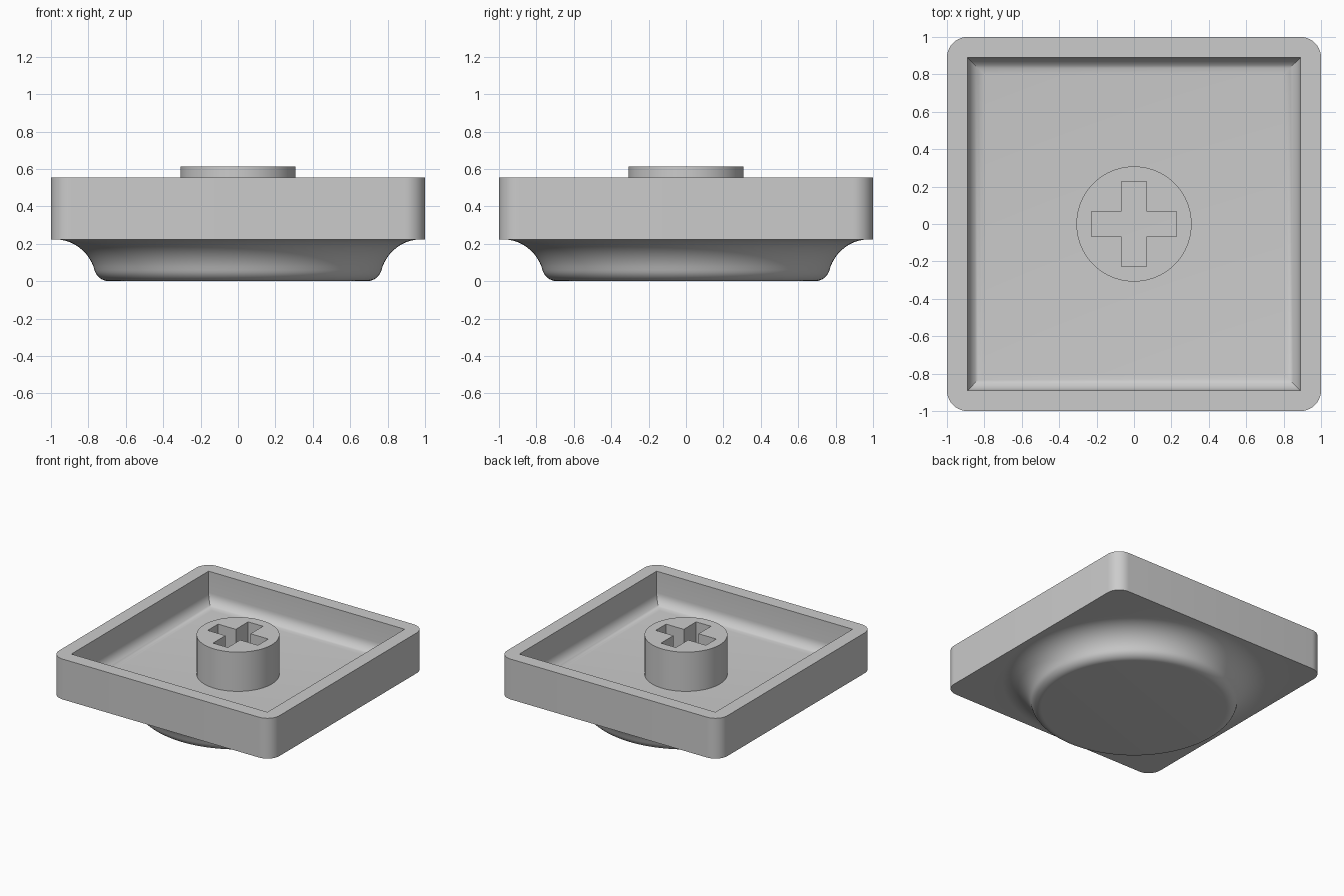
import bpy, bmesh
from math import sin, cos, pi, radians

if "Cube" in bpy.data.objects:
    bpy.data.objects.remove(bpy.data.objects["Cube"])

GREY = (0.6, 0.6, 0.6, 1)
grey = bpy.data.materials.new("plain grey")
grey.use_nodes = True
grey.diffuse_color = GREY
grey.node_tree.nodes["Principled BSDF"].inputs["Base Color"].default_value = GREY

TOP, FLOOR, STEM_TOP = 0.555, 0.29, 0.612


def arc(cx, cy, r, start, end, n):
    """Points on an arc, angles in degrees."""
    angles = [radians(start + (end - start) * i / n) for i in range(n + 1)]
    return [(cx + r * cos(a), cy + r * sin(a)) for a in angles]


def circle(r, n=128):
    return arc(0, 0, r, 0, 360, n)[:-1]


def rounded_square(half, r, n=10):
    points = []
    for q in range(4):
        sx, sy = ((1, 1), (-1, 1), (-1, -1), (1, -1))[q]
        points += arc(sx * (half - r), sy * (half - r), r, q * 90, q * 90 + 90, n)
    return points


def square(half):
    return [(half, half), (-half, half), (-half, -half), (half, -half)]


def add_loop(bm, points, z):
    verts = [bm.verts.new((x, y, z)) for x, y in points]
    for i, v in enumerate(verts):
        bm.edges.new((verts[i - 1], v))
    return verts


def wall(bm, a, b):
    for i in range(len(a)):
        bm.faces.new((a[i - 1], a[i], b[i], b[i - 1]))


def flat_ring(bm, outer, inner):
    """Fill the flat area between two loops."""
    edges = [bm.edges.get((loop[i - 1], loop[i])) for loop in (outer, inner) for i in range(len(loop))]
    bmesh.ops.triangle_fill(bm, edges=edges, use_beauty=True, normal=(0, 0, 1))


def finish(bm, name):
    bmesh.ops.recalc_face_normals(bm, faces=bm.faces[:])
    mesh = bpy.data.meshes.new(name)
    bm.to_mesh(mesh)
    bm.free()
    obj = bpy.data.objects.new(name, mesh)
    bpy.context.collection.objects.link(obj)
    mesh.materials.append(grey)
    bpy.ops.object.select_all(action="DESELECT")
    obj.select_set(True)
    bpy.context.view_layer.objects.active = obj
    bpy.ops.object.shade_smooth_by_angle(angle=radians(30))
    return obj


# Cap body: round foot flaring into a square tray
bm = bmesh.new()
lip = arc(0.69, 0.08, 0.08, -90, -15, 8)
flare_r = 0.222
flare_x = lip[-1][0] + flare_r * cos(radians(15))
flare_z = lip[-1][1] - flare_r * sin(radians(15))
profile = lip + arc(flare_x, flare_z, flare_r, 165, 90, 14)[1:]
foot = [add_loop(bm, circle(r), z) for r, z in profile]
bm.faces.new(foot[0])
for low, high in zip(foot, foot[1:]):
    wall(bm, low, high)

# Outer walls
under = profile[-1][1]
outer_low = add_loop(bm, rounded_square(1, 0.11), under)
outer_high = add_loop(bm, rounded_square(1, 0.11), TOP)
flat_ring(bm, outer_low, foot[-1])
wall(bm, outer_low, outer_high)

# Square cavity with a filleted floor
fillet = 0.09
cavity_profile = [(0.89, TOP)] + arc(0.89 - fillet, FLOOR + fillet, fillet, 0, -90, 8)
cavity = [add_loop(bm, square(half), z) for half, z in cavity_profile]
flat_ring(bm, outer_high, cavity[0])
for high, low in zip(cavity, cavity[1:]):
    wall(bm, high, low)
bm.faces.new(cavity[-1])
finish(bm, "cap_body")

# Round stem with a cross-shaped socket
bm = bmesh.new()
long, thin = 0.228, 0.067
quarter = [(long, -thin), (long, thin), (thin, thin)]
cross = []
for q in range(4):
    c, s = round(cos(q * pi / 2)), round(sin(q * pi / 2))
    cross += [(x * c - y * s, x * s + y * c) for x, y in quarter]
ends = [(add_loop(bm, circle(0.308, 96), z), add_loop(bm, cross, z)) for z in (FLOOR, STEM_TOP)]
for outer, inner in ends:
    flat_ring(bm, outer, inner)
for low, high in zip(*ends):
    wall(bm, low, high)
finish(bm, "stem")
